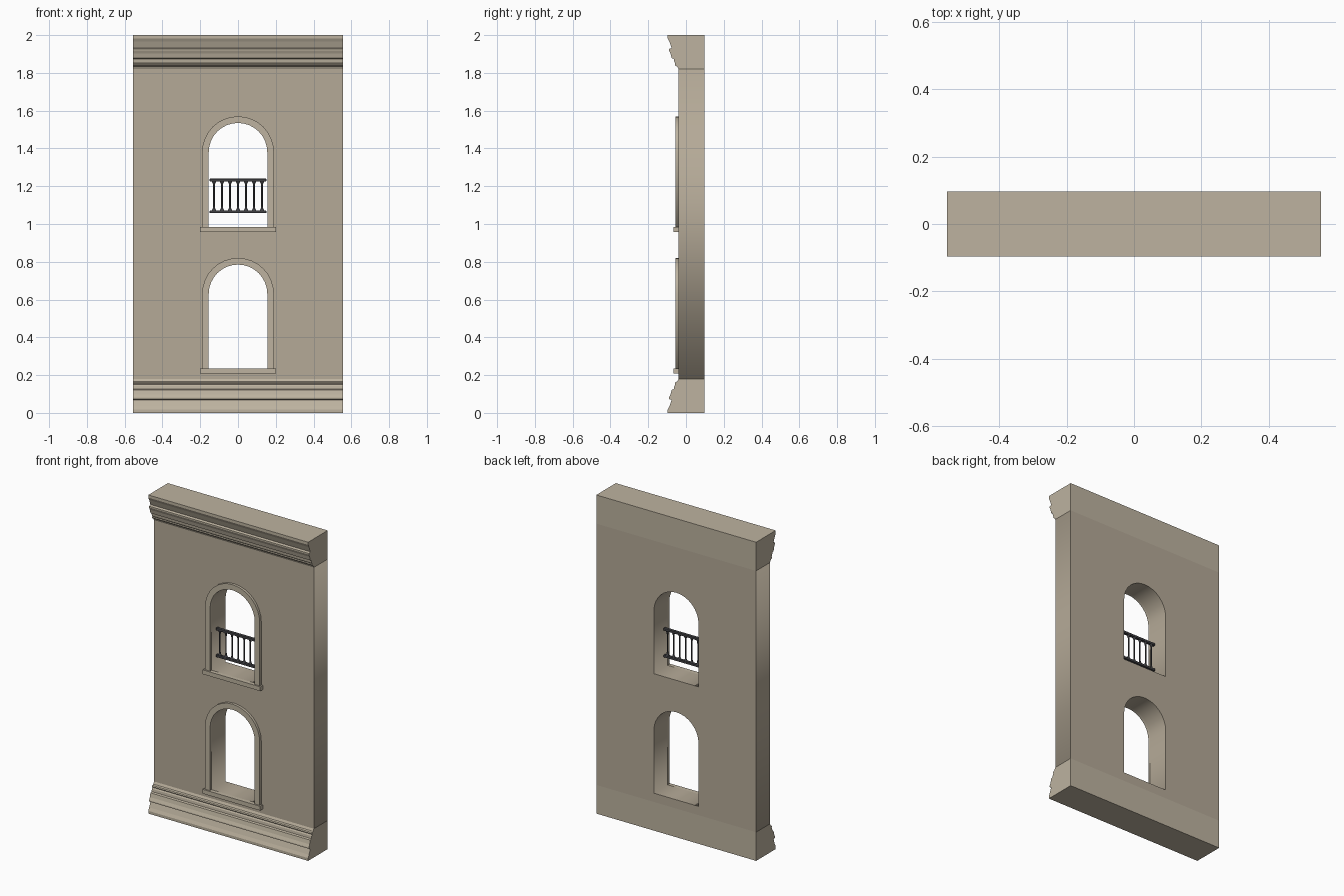
import bpy, bmesh, math
from mathutils import Matrix

if "Cube" in bpy.data.objects:
    bpy.data.objects.remove(bpy.data.objects["Cube"])

def material(name, rgb):
    m = bpy.data.materials.new(name)
    m.diffuse_color = (*rgb, 1)
    m.use_nodes = True
    m.node_tree.nodes["Principled BSDF"].inputs["Base Color"].default_value = m.diffuse_color
    return m

STONE = material("wall_stone", (0.46, 0.40, 0.31))
TRIM = material("trim_stone", (0.51, 0.45, 0.35))
IRON = material("dark_iron", (0.05, 0.05, 0.055))

HALF_W, FRONT, BACK = 0.555, -0.04, 0.097
R, SEGS = 0.155, 16

def add(name, mesh, mat):
    ob = bpy.data.objects.new(name, mesh)
    bpy.context.collection.objects.link(ob)
    mesh.materials.clear()
    mesh.materials.append(mat)
    return ob

def slab(name, outlines, y0, y1, mat):
    """Filled x-z outlines (inner ones become holes) extruded from y0 to y1."""
    cu = bpy.data.curves.new(name, 'CURVE')
    cu.dimensions, cu.fill_mode, cu.extrude = '2D', 'BOTH', (y1 - y0) / 2
    for pts in outlines:
        sp = cu.splines.new('POLY')
        sp.points.add(len(pts) - 1)
        for p, (x, z) in zip(sp.points, pts):
            p.co = (x, z, 0, 1)
        sp.use_cyclic_u = True
    tmp = bpy.data.objects.new(name + "_curve", cu)
    bpy.context.collection.objects.link(tmp)
    dg = bpy.context.evaluated_depsgraph_get()
    mesh = bpy.data.meshes.new_from_object(tmp.evaluated_get(dg))
    bpy.data.objects.remove(tmp)
    mesh.transform(Matrix.Translation((0, (y0 + y1) / 2, 0)) @ Matrix.Rotation(math.pi / 2, 4, 'X'))
    bm = bmesh.new()
    bm.from_mesh(mesh)
    bmesh.ops.remove_doubles(bm, verts=bm.verts, dist=1e-5)
    bmesh.ops.recalc_face_normals(bm, faces=bm.faces)
    bm.to_mesh(mesh)
    bm.free()
    return add(name, mesh, mat)

def box(name, x, y, z, mat, bevel=0):
    bm = bmesh.new()
    bmesh.ops.create_cube(bm, size=1)
    for v in bm.verts:
        v.co = [(a + b) / 2 + c * (b - a) for c, (a, b) in zip(v.co, (x, y, z))]
    if bevel:
        bmesh.ops.bevel(bm, geom=bm.edges[:], offset=bevel, segments=2, profile=0.5, affect='EDGES')
    mesh = bpy.data.meshes.new(name)
    bm.to_mesh(mesh)
    bm.free()
    return add(name, mesh, mat)

def arch(r, bottom, spring):
    """Open arch path from bottom right, over the top, to bottom left."""
    arc = [(r * math.cos(math.pi * i / SEGS), spring + r * math.sin(math.pi * i / SEGS))
           for i in range(SEGS + 1)]
    return [(r, bottom)] + arc + [(-r, bottom)]

# Wall with two arched openings
openings = {"lower": 0.235, "upper": 0.985}
rect = [(-HALF_W, 0.18), (HALF_W, 0.18), (HALF_W, 1.82), (-HALF_W, 1.82)]
slab("wall", [rect] + [arch(R, b, b + 0.395) for b in openings.values()], FRONT, BACK, STONE)

# Raised arch surrounds and sills
for level, b in openings.items():
    band = arch(R + 0.035, b, b + 0.395) + arch(R, b, b + 0.395)[::-1]
    slab(level + "_window_surround", [band], FRONT - 0.016, FRONT, TRIM)
    box(level + "_window_sill", (-0.2, 0.2), (FRONT - 0.025, FRONT), (b - 0.027, b), TRIM)

# Moulded base, and the same profile flipped for the cornice
profile = [(BACK, 0), (-0.097, 0), (-0.097, 0.017), (-0.088, 0.035), (-0.076, 0.068),
           (-0.090, 0.073), (-0.090, 0.081), (-0.082, 0.098), (-0.076, 0.122), (-0.064, 0.126),
           (-0.062, 0.142), (-0.057, 0.150), (-0.060, 0.155), (-0.057, 0.162), (-0.047, 0.166),
           (FRONT, 0.18), (BACK, 0.18)]
for name, flip in (("base_moulding", False), ("cornice", True)):
    bm = bmesh.new()
    f = bm.faces.new([bm.verts.new((-HALF_W, y, 2 - z if flip else z)) for y, z in profile])
    ext = bmesh.ops.extrude_face_region(bm, geom=[f], use_keep_orig=True)
    bmesh.ops.translate(bm, vec=(2 * HALF_W, 0, 0),
                        verts=[g for g in ext["geom"] if isinstance(g, bmesh.types.BMVert)])
    bmesh.ops.recalc_face_normals(bm, faces=bm.faces)
    mesh = bpy.data.meshes.new(name)
    bm.to_mesh(mesh)
    bm.free()
    add(name, mesh, TRIM)

# Balcony rails
for name, z0 in (("bottom_rail", 1.057), ("top_rail", 1.225)):
    box(name, (-0.15, 0.15), (-0.008, 0.012), (z0, z0 + 0.015), IRON, 0.003)

# Turned balusters, flared at both ends
turning = [(0.013, 1.070), (0.010, 1.075), (0.006, 1.083), (0.0045, 1.095),
           (0.0045, 1.202), (0.006, 1.214), (0.010, 1.222), (0.013, 1.227)]
N = 10
for i in range(7):
    bm = bmesh.new()
    rings = [[bm.verts.new((r * math.cos(math.tau * k / N) + (i - 3) * 0.0423,
                            r * math.sin(math.tau * k / N) * 0.75 + 0.002, z))
              for k in range(N)] for r, z in turning]
    for a, b in zip(rings, rings[1:]):
        for k in range(N):
            bm.faces.new((a[k], a[(k + 1) % N], b[(k + 1) % N], b[k])).smooth = True
    mesh = bpy.data.meshes.new("baluster")
    bm.to_mesh(mesh)
    bm.free()
    add(f"baluster_{i + 1}", mesh, IRON)
